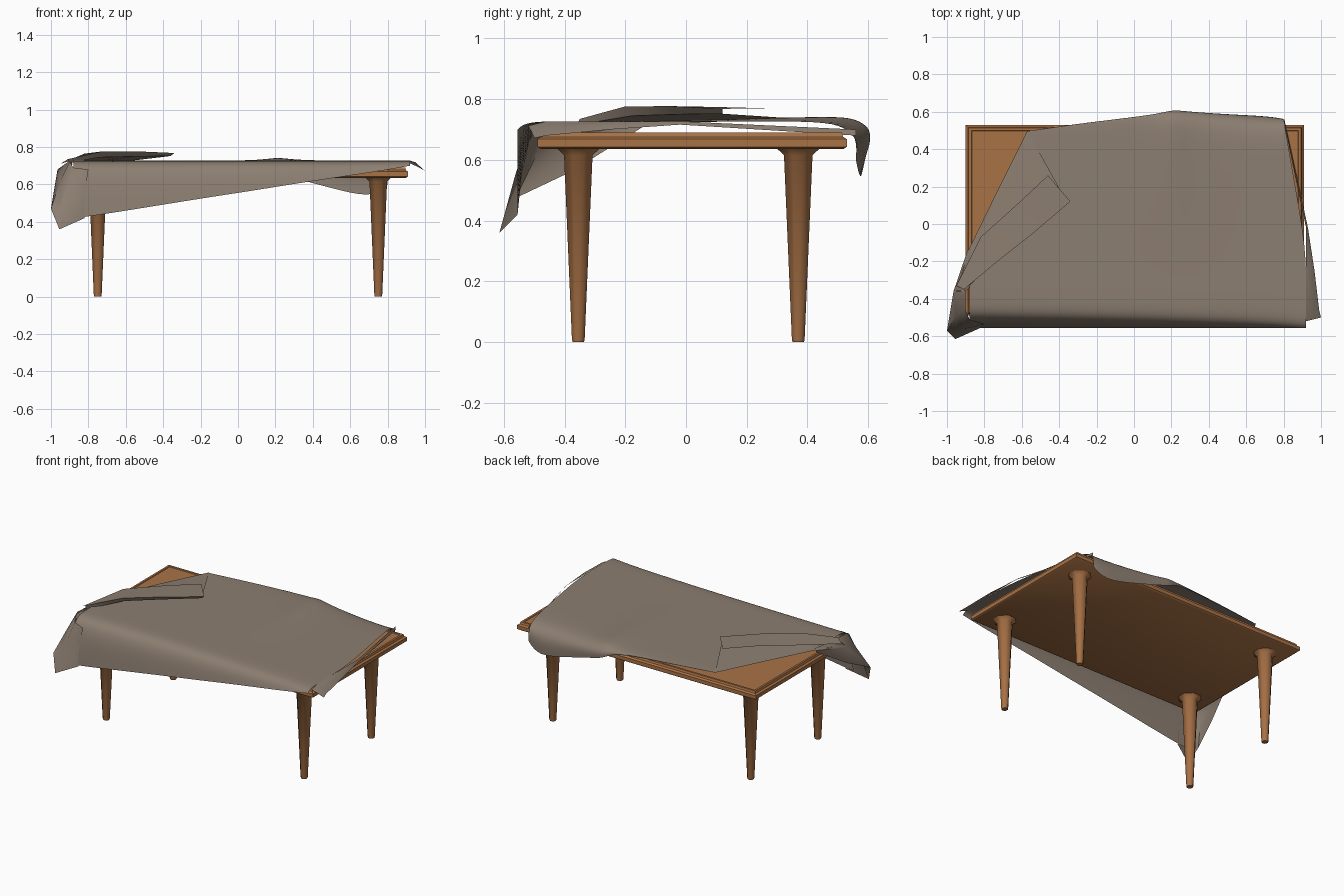
import bpy, bmesh, math

if "Cube" in bpy.data.objects:
    bpy.data.objects.remove(bpy.data.objects["Cube"])

def material(name, rgb):
    m = bpy.data.materials.new(name)
    m.diffuse_color = (*rgb, 1)
    m.use_nodes = True
    m.node_tree.nodes["Principled BSDF"].inputs["Base Color"].default_value = m.diffuse_color
    return m

wood = material("warm_wood", (0.40, 0.17, 0.062))
fabric = material("taupe_cloth", (0.262, 0.209, 0.165))

def make(name, rows, mat, closed=False, subdiv=0, angle=35):
    """Skin a list of equally long point rows; closed rows become a capped tube."""
    bm = bmesh.new()
    grid = [[bm.verts.new(p) for p in row] for row in rows]
    n = len(rows[0])
    for a, b in zip(grid, grid[1:]):
        for i in range(n if closed else n - 1):
            j = (i + 1) % n
            bm.faces.new((a[i], a[j], b[j], b[i]))
    if closed:
        bm.faces.new(grid[0][::-1])
        bm.faces.new(grid[-1])
    bmesh.ops.recalc_face_normals(bm, faces=bm.faces)
    # open sheets should face upward
    if not closed and sum(f.normal.z * f.calc_area() for f in bm.faces) < 0:
        bmesh.ops.reverse_faces(bm, faces=bm.faces)
    me = bpy.data.meshes.new(name)
    bm.to_mesh(me)
    bm.free()
    me.materials.append(mat)
    ob = bpy.data.objects.new(name, me)
    bpy.context.collection.objects.link(ob)
    if subdiv:
        s = ob.modifiers.new("smooth", 'SUBSURF')
        s.levels = s.render_levels = subdiv
        s.boundary_smooth = 'PRESERVE_CORNERS'
    bpy.ops.object.select_all(action='DESELECT')
    ob.select_set(True)
    bpy.context.view_layer.objects.active = ob
    if subdiv:
        bpy.ops.object.shade_smooth()
    else:
        bpy.ops.object.shade_smooth_by_angle(angle=math.radians(angle))
    return ob

# Tabletop: rim with a stepped, inset upper surface
def rect(inset, z):
    x0, x1, y0, y1 = -0.90 + inset, 0.91 - inset, -0.49 + inset, 0.53 - inset
    return [(x0, y0, z), (x1, y0, z), (x1, y1, z), (x0, y1, z)]

make("tabletop", [rect(*r) for r in ((0.012, 0.635), (0, 0.643), (0, 0.668), (0.012, 0.676),
                                     (0.016, 0.690), (0.03, 0.690), (0.033, 0.686))], wood, True)

# Tapered eight-sided legs, flaring where they meet the top
def ring(cx, cy, half, z):
    r = half / math.cos(math.pi / 8)
    return [(cx + r * math.cos(math.pi * (i + 0.5) / 4),
             cy + r * math.sin(math.pi * (i + 0.5) / 4), z) for i in range(8)]

for side, x in (("left", -0.75), ("right", 0.75)):
    for end, y in (("front", -0.355), ("back", 0.37)):
        make(f"{end}_{side}_leg", [ring(x, y, h, z) for h, z in
             ((0.019, 0), (0.021, 0.008), (0.047, 0.615), (0.07, 0.637))], wood, True, angle=50)

# Cloth: each station is back x, back y, back hem z, middle x, front x, front hem z
TOP = 0.727
stations = [
    (-0.57, 0.50, 0.725, -0.88, -0.88, 0.42),
    (-0.30, 0.54, 0.72, -0.60, -0.78, 0.43),
    (0.00, 0.575, 0.715, -0.10, -0.20, 0.525),
    (0.14, 0.595, 0.70, 0.10, 0.10, 0.57),
    (0.21, 0.615, 0.66, 0.24, 0.25, 0.595),
    (0.28, 0.605, 0.64, 0.36, 0.36, 0.612),
    (0.50, 0.59, 0.58, 0.55, 0.58, 0.645),
    (0.72, 0.58, 0.525, 0.78, 0.78, 0.675),
    (0.80, 0.565, 0.60, 0.92, 0.92, 0.70)]

def cloth_row(xb, yb, zb, xm, xf, zf):
    db, df = TOP - zb, TOP - zf
    pleat = 0.022 * math.exp(-((xb - 0.21) / 0.06) ** 2)   # raised wrinkle
    ym = -0.13
    prof = [(yb - 0.005, zb), (yb, TOP - 0.4 * db), (yb - 0.05, TOP - 0.1 * db + pleat),
            (yb - 0.13, TOP + pleat), (0.2, TOP + 0.5 * pleat), (ym, TOP), (-0.36, TOP),
            (-0.46, TOP), (-0.51, TOP - 0.12 * df), (-0.54, TOP - 0.45 * df), (-0.555, zf)]
    row = []
    for y, z in prof:
        if y > ym:
            x = xm + (xb - xm) * min(1, (y - ym) / (yb - 0.005 - ym))
        else:
            x = xm + (xf - xm) * (ym - y) / (0.555 + ym)
        row.append((x, y, z))
    return row

make("cloth_sheet", [cloth_row(*s) for s in stations], fabric, subdiv=2)

# Flap turned over on the left, with a rolled edge
make("cloth_flap", [
    [(-0.57, 0.50, 0.727), (-0.72, 0.20, 0.727), (-0.88, -0.13, 0.722), (-0.95, -0.36, 0.69)],
    [(-0.36, 0.12, 0.752), (-0.55, -0.03, 0.75), (-0.74, -0.18, 0.745), (-0.90, -0.36, 0.715)],
    [(-0.34, 0.12, 0.768), (-0.54, -0.05, 0.777), (-0.73, -0.20, 0.776), (-0.91, -0.35, 0.735)],
    [(-0.46, 0.26, 0.770), (-0.62, 0.11, 0.774), (-0.82, -0.07, 0.765), (-0.95, -0.33, 0.71)]],
    fabric)

# Hanging front-left corner
make("cloth_corner", [
    [(-0.87, -0.13, 0.727), (-0.90, -0.33, 0.727), (-0.90, -0.46, 0.722), (-0.88, -0.51, 0.69),
     (-0.80, -0.535, 0.68)],
    [(-0.89, -0.14, 0.72), (-0.965, -0.36, 0.68), (-0.95, -0.49, 0.62), (-0.91, -0.56, 0.56),
     (-0.82, -0.542, 0.55)],
    [(-0.885, -0.14, 0.71), (-0.95, -0.38, 0.56), (-1.0, -0.57, 0.47), (-0.955, -0.615, 0.36),
     (-0.82, -0.555, 0.42)]], fabric, angle=60)

# Narrow lip curling down along the right edge
make("cloth_right_lip", [
    [(0.80, 0.56, 0.70), (0.92, -0.02, TOP), (0.92, -0.25, TOP), (0.92, -0.46, TOP),
     (0.92, -0.52, 0.712)],
    [(0.802, 0.56, 0.69), (0.925, -0.02, 0.722), (0.95, -0.25, 0.718), (0.96, -0.46, 0.705),
     (0.96, -0.51, 0.695)],
    [(0.804, 0.56, 0.68), (0.93, -0.02, 0.716), (0.965, -0.25, 0.70), (0.99, -0.46, 0.68),
     (1.0, -0.50, 0.672)]], fabric, angle=60)
